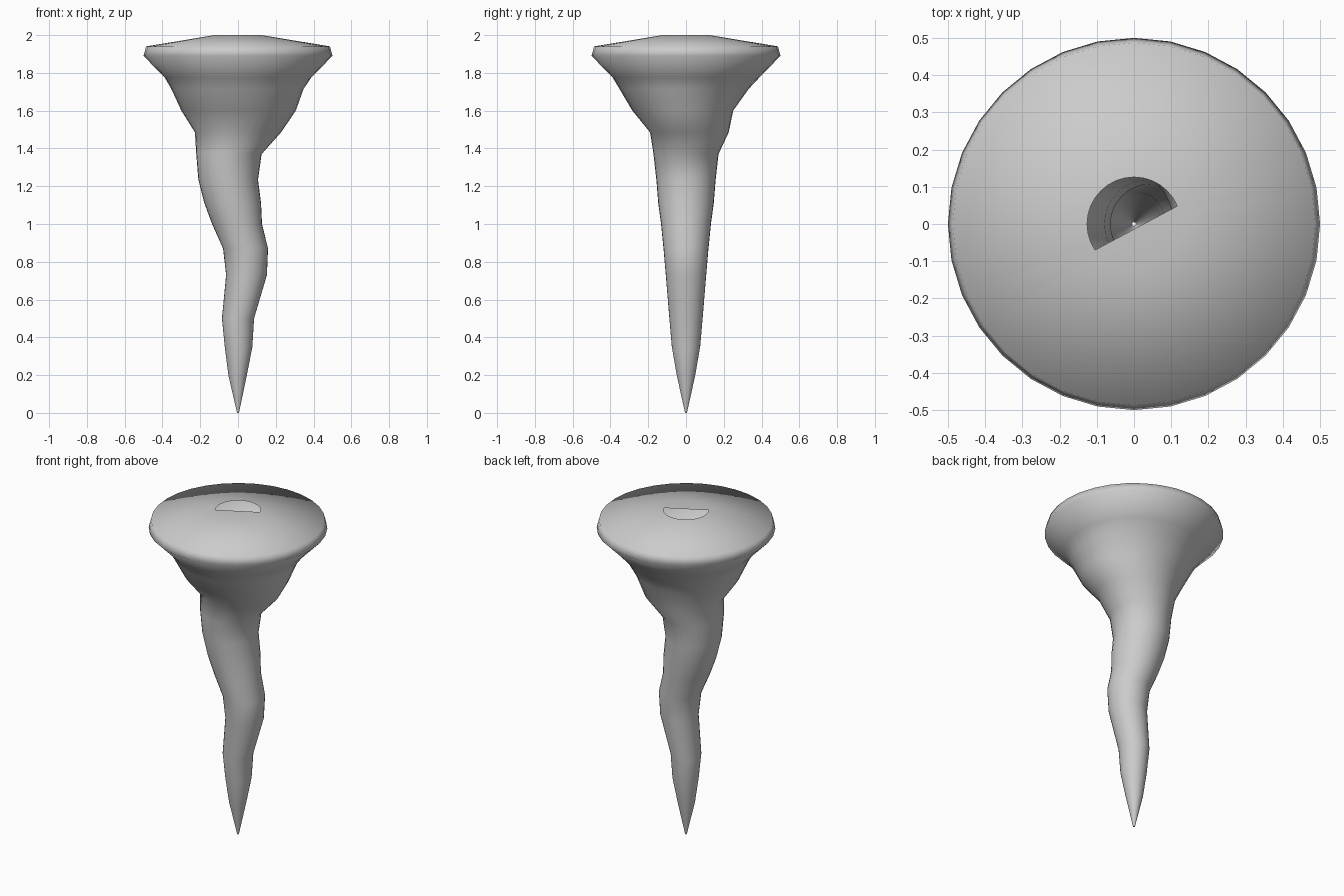
import bpy, bmesh
from math import cos, sin, pi

SIDES = 32

# Rings from tip to cap: z, centre x, centre y, radius x, radius y
RINGS = [
    (0.00, 0.0, 0.0, 0.005, 0.005),
    (0.20, -0.002, 0.0, 0.049, 0.049),
    (0.35, 0.003, 0.0, 0.073, 0.075),
    (0.50, 0.0, 0.0, 0.085, 0.088),
    (0.73, 0.045, 0.0, 0.108, 0.107),
    (0.87, 0.04, 0.0, 0.119, 0.119),
    (1.00, -0.005, 0.0, 0.132, 0.132),
    (1.11, -0.028, 0.0, 0.15, 0.147),
    (1.235, -0.052, 0.0, 0.158, 0.157),
    (1.37, -0.048, 0.0, 0.173, 0.172),
    (1.485, 0.0, 0.018, 0.228, 0.208),
    (1.60, 0.003, -0.017, 0.303, 0.267),
    (1.715, -0.003, -0.01, 0.35, 0.342),
    (1.775, 0.0, 0.0, 0.388, 0.388),
    (1.89, 0.0, 0.0, 0.50, 0.50),
    (1.94, 0.0, 0.0, 0.487, 0.487),
    (2.00, 0.0, 0.0, 0.126, 0.126),
]

bm = bmesh.new()

# Twisting funnel and shallow domed cap as one open skin
rings = []
for z, cx, cy, rx, ry in RINGS:
    rings.append([bm.verts.new((cx + rx * cos(2 * pi * i / SIDES),
                                cy + ry * sin(2 * pi * i / SIDES), z))
                  for i in range(SIDES)])
for low, high in zip(rings, rings[1:]):
    for i in range(SIDES):
        j = (i + 1) % SIDES
        bm.faces.new((low[i], low[j], high[j], high[i]))

# Half lid over the top opening; the other half stays open
bm.faces.new([rings[-1][k % SIDES] for k in range(19, SIDES + 3)])

for f in bm.faces:
    f.smooth = True
mesh = bpy.data.meshes.new("twisting_funnel")
bm.to_mesh(mesh)
bm.free()
funnel = bpy.data.objects.new("twisting_funnel", mesh)
bpy.context.collection.objects.link(funnel)
